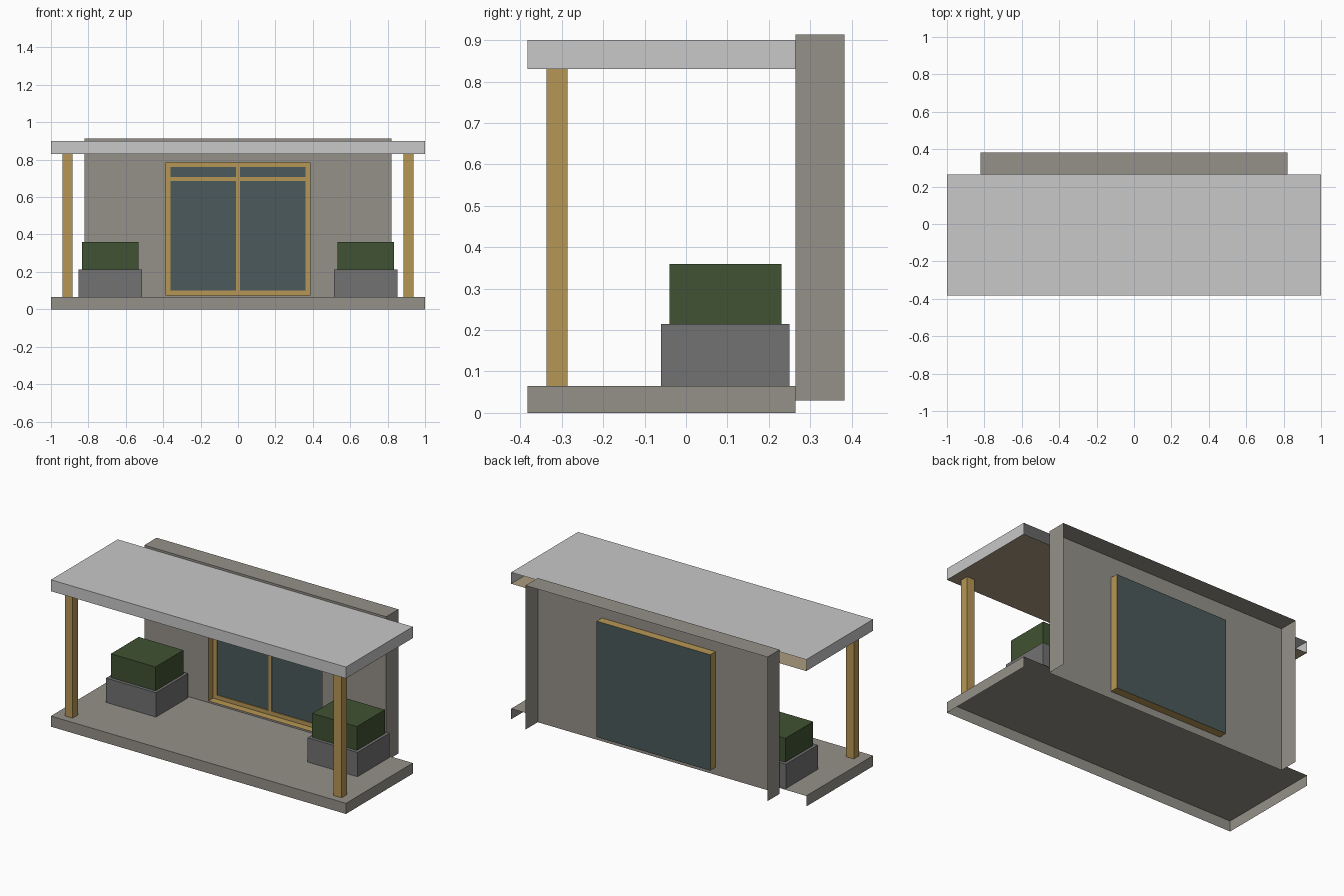
import bpy
import bmesh
from mathutils import Vector

cube = bpy.data.objects.get("Cube")
if cube:
    bpy.data.objects.remove(cube, do_unlink=True)


def material(name, r, g, b):
    m = bpy.data.materials.new(name)
    m.use_nodes = True
    m.diffuse_color = (r, g, b, 1)
    m.node_tree.nodes["Principled BSDF"].inputs["Base Color"].default_value = (r, g, b, 1)
    return m


WHITE = material("canopy white", 0.58, 0.58, 0.58)
SOFFIT = material("soffit beige", 0.41, 0.33, 0.22)
STONE = material("warm stone", 0.30, 0.285, 0.25)
WOOD = material("oak wood", 0.47, 0.305, 0.09)
GLASS = material("dark glass", 0.069, 0.102, 0.105)
PLANTER = material("planter grey", 0.168, 0.168, 0.17)
HEDGE = material("hedge green", 0.051, 0.084, 0.032)

SIDES = {"left": (1, 0, 0), "right": (-1, 0, 0), "back": (0, 1, 0),
         "front": (0, -1, 0), "top": (0, 0, 1), "bottom": (0, 0, -1)}


def facing(bm, side):
    bm.normal_update()
    return [f for f in bm.faces if f.normal.dot(Vector(SIDES[side])) > 0.9]


def box(name, xs, ys, zs, mat, skip=(), paint=None, hole=None, inward=False):
    """Box from ranges; skip leaves sides open, paint recolours sides,
    hole cuts a rectangle (x range, z range) out of the front."""
    bm = bmesh.new()
    bmesh.ops.create_cube(bm, size=1)
    for v in bm.verts:
        v.co = [r[0] + (c + 0.5) * (r[1] - r[0]) for c, r in zip(v.co, (xs, ys, zs))]
    for i, (side, m) in enumerate((paint or {}).items()):
        for f in facing(bm, side):
            f.material_index = i + 1
    for side in skip:
        bmesh.ops.delete(bm, geom=facing(bm, side), context='FACES')
    if hole:
        hx, hz = hole
        cuts = [((x, 0, 0), (1, 0, 0)) for x in hx] + [((0, 0, z), (0, 0, 1)) for z in hz]
        for co, no in cuts:
            front = facing(bm, "front")
            geom = front + list({e for f in front for e in f.edges}) \
                + list({v for f in front for v in f.verts})
            bmesh.ops.bisect_plane(bm, geom=geom, plane_co=co, plane_no=no)
        inside = [f for f in facing(bm, "front")
                  if hx[0] < f.calc_center_median().x < hx[1]
                  and hz[0] < f.calc_center_median().z < hz[1]]
        bmesh.ops.delete(bm, geom=inside, context='FACES')
    if inward:
        bmesh.ops.reverse_faces(bm, faces=bm.faces[:])
    me = bpy.data.meshes.new(name)
    bm.to_mesh(me)
    bm.free()
    for m in [mat] + list((paint or {}).values()):
        me.materials.append(m)
    ob = bpy.data.objects.new(name, me)
    bpy.context.collection.objects.link(ob)
    return ob


FRONT, WALL, GLAZING, BACK = -0.383, 0.264, 0.315, 0.383
FLOOR, CEILING = 0.065, 0.83

# Floor slab and canopy, both open where they meet the wall
box("floor_slab", (-1, 1), (FRONT, WALL), (0, FLOOR), STONE, skip=("back", "bottom"))
box("canopy", (-1, 1), (FRONT, WALL), (CEILING, 0.9), WHITE,
    skip=("back",), paint={"bottom": SOFFIT})

# Wall shell with window opening
win_x, win_z = (-0.385, 0.385), (0.075, 0.785)
box("wall", (-0.82, 0.82), (WALL, BACK), (0.03, 0.913), STONE,
    skip=("back", "bottom"), hole=(win_x, win_z))

# Window recess: wooden reveal with glass at its back
box("window_recess", win_x, (WALL, GLAZING), win_z, WOOD,
    skip=("front",), paint={"back": GLASS}, inward=True)

# Frame bars as thin plates on the glass
bar_y = (GLAZING - 0.006, GLAZING - 0.001)
W = 0.025
bars = {
    "frame_right": ((win_x[0], win_x[0] + W), win_z),
    "frame_left": ((win_x[1] - W, win_x[1]), win_z),
    "frame_sill": ((win_x[0] + W, win_x[1] - W), (win_z[0], win_z[0] + W)),
    "frame_head": ((win_x[0] + W, win_x[1] - W), (win_z[1] - W, win_z[1])),
    "mullion": ((-0.011, 0.011), (win_z[0] + W, win_z[1] - W)),
    "transom_right": ((win_x[0] + W, -0.011), (0.685, 0.707)),
    "transom_left": ((0.011, win_x[1] - W), (0.685, 0.707)),
}
for name, (xs, zs) in bars.items():
    box(name, xs, bar_y, zs, WOOD)

# Posts, planters and hedges on both sides
for label, s in (("left", 1), ("right", -1)):
    def span(a, b):
        return tuple(sorted((s * a, s * b)))
    box("post_" + label, span(0.885, 0.938), (-0.337, -0.286), (FLOOR, CEILING), WOOD,
        skip=("top", "bottom"))
    box("planter_" + label, span(0.514, 0.852), (-0.06, 0.25), (FLOOR, 0.214), PLANTER,
        skip=("bottom",))
    box("hedge_" + label, span(0.531, 0.834), (-0.04, 0.23), (0.214, 0.36), HEDGE,
        skip=("bottom",))
